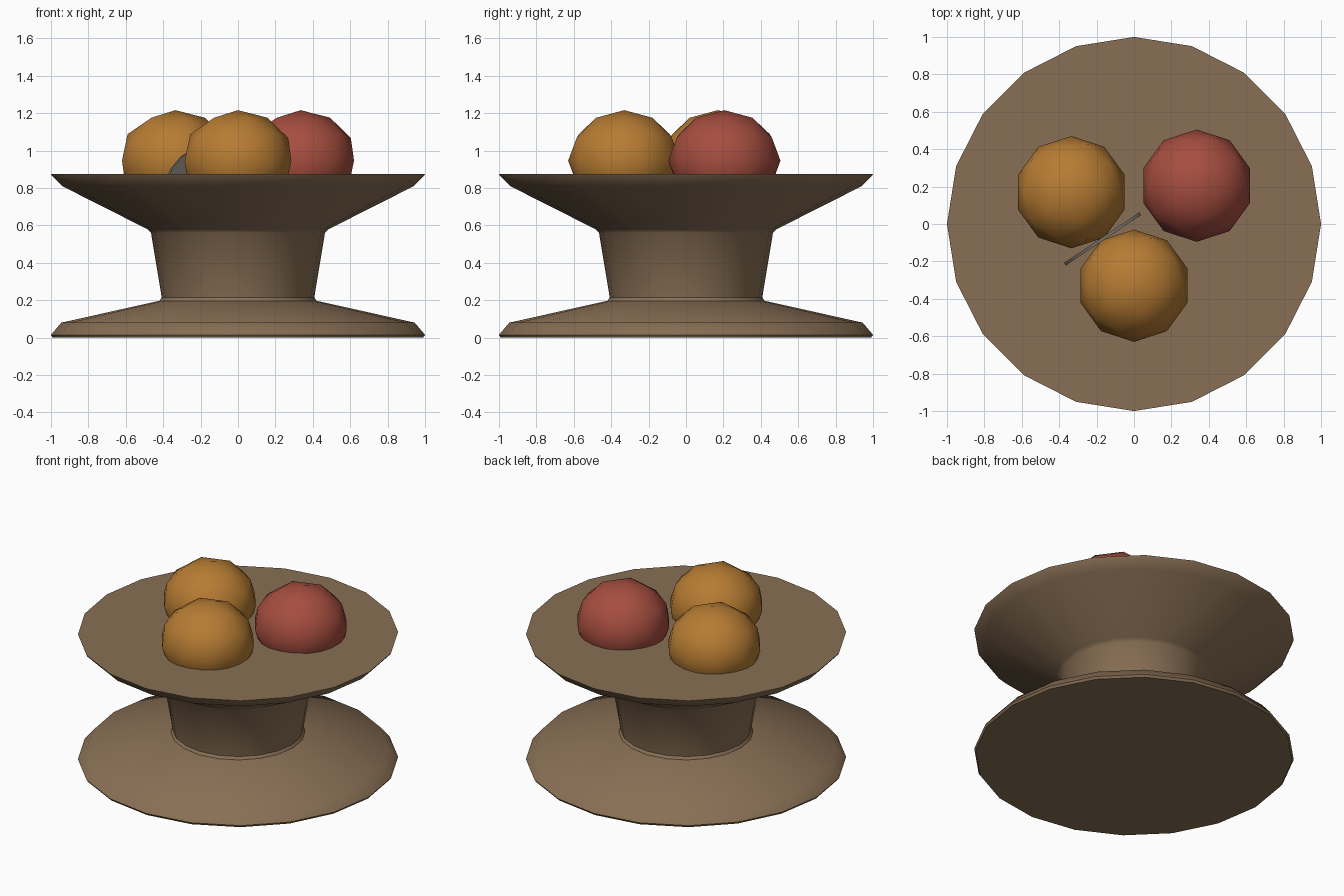
import bpy
import bmesh
import math
from mathutils import Matrix, Vector

cube = bpy.data.objects.get("Cube")
if cube:
    bpy.data.objects.remove(cube, do_unlink=True)


def material(name, rgb):
    mat = bpy.data.materials.new(name)
    mat.use_nodes = True
    colour = (*rgb, 1)
    mat.diffuse_color = colour
    mat.node_tree.nodes["Principled BSDF"].inputs["Base Color"].default_value = colour
    return mat


def add_object(name, bm, mat, angle):
    bmesh.ops.recalc_face_normals(bm, faces=bm.faces)
    mesh = bpy.data.meshes.new(name)
    bm.to_mesh(mesh)
    bm.free()
    mesh.materials.append(mat)
    obj = bpy.data.objects.new(name, mesh)
    bpy.context.collection.objects.link(obj)
    bpy.ops.object.select_all(action='DESELECT')
    obj.select_set(True)
    bpy.context.view_layer.objects.active = obj
    bpy.ops.object.shade_smooth_by_angle(angle=math.radians(angle))
    return obj


wood = material("warm brown wood", (0.25, 0.16, 0.09))
orange = material("orange skin", (0.47, 0.20, 0.033))
red = material("red skin", (0.38, 0.075, 0.05))
grey = material("dull grey", (0.18, 0.16, 0.14))

# Pedestal stand: a twenty-sided turned profile, capped at both ends
SIDES = 20
profile = [(0.99, 0), (1, 0.015), (0.945, 0.08), (0.42, 0.197), (0.408, 0.215),
           (0.465, 0.56), (0.485, 0.58), (0.94, 0.81), (0.995, 0.865), (1, 0.875)]
bm = bmesh.new()
rings = []
for radius, z in profile:
    rings.append([bm.verts.new((radius * math.cos(math.tau * i / SIDES),
                                radius * math.sin(math.tau * i / SIDES), z))
                  for i in range(SIDES)])
for low, high in zip(rings, rings[1:]):
    for i in range(SIDES):
        j = (i + 1) % SIDES
        bm.faces.new((low[i], low[j], high[j], high[i]))
bm.faces.new(rings[0])
bm.faces.new(rings[-1])
add_object("pedestal_stand", bm, wood, 40)


# Fruit: slightly flattened faceted balls sunk into the dish
def fruit(name, x, y, mat):
    bm = bmesh.new()
    bmesh.ops.create_icosphere(bm, subdivisions=2, radius=0.3)
    bmesh.ops.scale(bm, vec=(1, 1, 0.9), verts=bm.verts)
    bmesh.ops.translate(bm, vec=(x, y, 0.946), verts=bm.verts)
    add_object(name, bm, mat, 40)


fruit("back_right_fruit", -0.335, 0.17, orange)
fruit("front_fruit", 0, -0.33, orange)
fruit("back_left_fruit", 0.335, 0.205, red)

# Thin slice wedged upright between the two orange fruits
bm = bmesh.new()
axis = Vector((0.335, -0.5, 0))
turn = axis.to_track_quat('Z', 'Y').to_matrix().to_4x4()
bmesh.ops.create_cone(bm, cap_ends=True, segments=SIDES, radius1=0.28,
                      radius2=0.28, depth=0.016,
                      matrix=Matrix.Translation((-0.168, -0.08, 0.74)) @ turn)
add_object("wedged_slice", bm, grey, 40)
